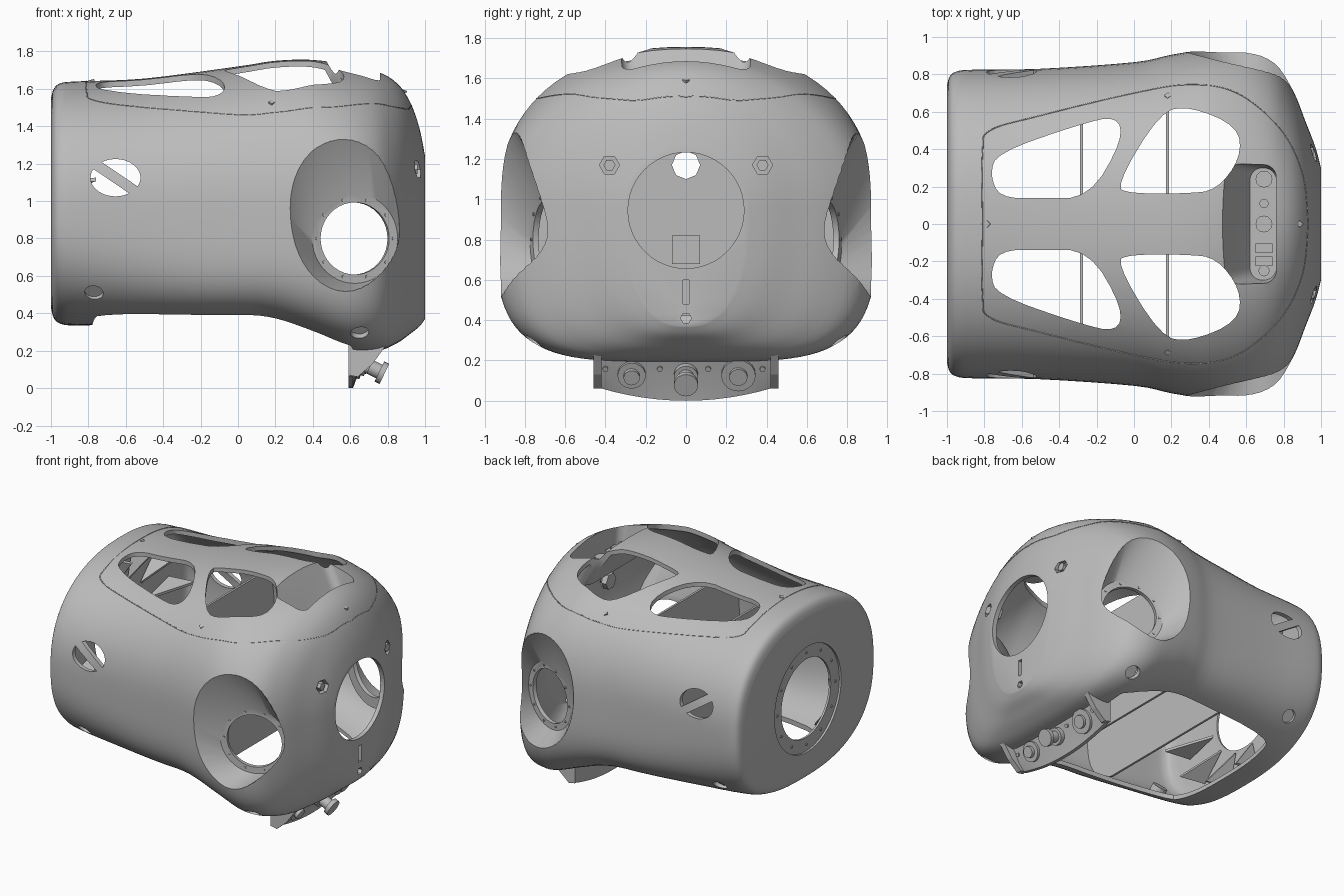
import bpy, bmesh
from math import cos, sin, pi, asin
from mathutils import Vector

if "Cube" in bpy.data.objects:
    bpy.data.objects.remove(bpy.data.objects["Cube"])

GREY = bpy.data.materials.new("satin grey")
GREY.use_nodes = True
GREY.diffuse_color = (.5, .5, .5, 1)
GREY.node_tree.nodes["Principled BSDF"].inputs["Base Color"].default_value = GREY.diffuse_color


def loft(name, rings):
    """Closed solid skinned through rings that share one point count."""
    bm = bmesh.new()
    rows = [[bm.verts.new(p) for p in ring] for ring in rings]
    n = len(rows[0])
    for a, b in zip(rows, rows[1:]):
        for i in range(n):
            j = (i + 1) % n
            bm.faces.new((a[i], a[j], b[j], b[i]))
    bm.faces.new(rows[0])
    bm.faces.new(rows[-1])
    bmesh.ops.recalc_face_normals(bm, faces=bm.faces)
    me = bpy.data.meshes.new(name)
    bm.to_mesh(me)
    bm.free()
    me.materials.append(GREY)
    ob = bpy.data.objects.new(name, me)
    bpy.context.scene.collection.objects.link(ob)
    return ob


def disc(c, axis, r, n=32):
    q = Vector(axis).to_track_quat('Z', 'Y')
    return [Vector(c) + q @ Vector((r * cos(2 * pi * i / n), r * sin(2 * pi * i / n), 0)) for i in range(n)]


def cyl(name, c, axis, r, depth, n=32):
    """Cylinder centred on c."""
    h = Vector(axis).normalized() * depth / 2
    return loft(name, [disc(Vector(c) - h, axis, r, n), disc(Vector(c) + h, axis, r, n)])


def prism(name, pts, axis, lo, hi):
    """Extrude a 2D outline along x, y or z."""
    def put(p, d):
        v = list(p)
        v.insert("xyz".index(axis), d)
        return Vector(v)
    return loft(name, [[put(p, d) for p in pts] for d in (lo, hi)])


def box(name, x, y, z):
    return prism(name, [(x[0], y[0]), (x[1], y[0]), (x[1], y[1]), (x[0], y[1])], 'z', *z)


def rounded(pts, times=2):
    for _ in range(times):
        out = []
        for i, p in enumerate(pts):
            a, b = Vector(p), Vector(pts[(i + 1) % len(pts)])
            out += [a.lerp(b, 0.25), a.lerp(b, 0.75)]
        pts = out
    return pts


def round_rect(x0, x1, y, r):
    corners = ((x1 - r, y - r), (x0 + r, y - r), (x0 + r, r - y), (x1 - r, r - y))
    return [(cx + r * cos(a), cy + r * sin(a)) for k, (cx, cy) in enumerate(corners)
            for a in (pi / 2 * (k + i / 6) for i in range(7))]


def apply(ob):
    deps = bpy.context.evaluated_depsgraph_get()
    me = bpy.data.meshes.new_from_object(ob.evaluated_get(deps))
    ob.modifiers.clear()
    ob.data = me


def boolean(ob, tools, op='DIFFERENCE', keep=False):
    for t in tools:
        m = ob.modifiers.new("cut", 'BOOLEAN')
        m.operation, m.solver, m.object = op, 'EXACT', t
        apply(ob)
        if not keep:
            bpy.data.objects.remove(t)


def smooth(ob, angle=0.6):
    ob.data.shade_smooth()
    ob.data.set_sharp_from_angle(angle=angle)


# Hull stations: x, half width, top, bottom
STATIONS = [(-1, .74, 1.55, .43), (-.985, .79, 1.6, .375), (-.95, .815, 1.63, .345),
            (-.86, .825, 1.64, .335), (-.5, .83, 1.655, .345), (0, .865, 1.72, .355),
            (.2, .905, 1.75, .34), (.4, .935, 1.755, .275), (.6, .94, 1.725, .2),
            (.75, .87, 1.69, .2), (.85, .715, 1.63, .24), (.92, .54, 1.53, .29),
            (.97, .41, 1.39, .33), (1, .3, 1.24, .37)]
MID = .96


def spline(pts, steps):
    out = []
    for i in range(len(pts) - 1):
        p = [pts[max(0, min(len(pts) - 1, i + k))] for k in (-1, 0, 1, 2)]
        for s in range(steps):
            t = s / steps
            out.append([b + .5 * t * (c - a + t * (2 * a - 5 * b + 4 * c - d + t * (3 * (b - c) + d - a)))
                        for a, b, c, d in zip(*p)])
    return out + [list(pts[-1])]


ROWS = spline(STATIONS, 4)


def top_power(x):
    return 2.3 - .4 * max(0, min(1, (x - .4) / .4))


def low_power(x):
    """Round at both ends, boxy along the middle."""
    return max(2.4, min(2.5 + 2 * (x + 1), 4.2, 4.2 - 9 * (x - .8)))


def hull(name, t=0.0):
    rings = []
    for x, w, top, bot in ROWS:
        ring = []
        for i in range(88):
            a = 2 * pi * i / 88
            n = top_power(x) if sin(a) >= 0 else low_power(x)
            c, s = abs(cos(a)) ** (2 / n), abs(sin(a)) ** (2 / n)
            h = top - t - MID if sin(a) >= 0 else bot + t - MID
            ring.append(Vector((x * (1 - t), (w - t) * c * (1 if cos(a) >= 0 else -1), MID + h * s)))
        rings.append(ring)
    return loft(name, rings)


def top_z(x, y):
    for a, b in zip(ROWS, ROWS[1:]):
        if a[0] <= x <= b[0]:
            f = (x - a[0]) / (b[0] - a[0])
            w, top = a[1] + f * (b[1] - a[1]), a[2] + f * (b[2] - a[2])
            n = top_power(x)
            return MID + (top - MID) * max(0, 1 - abs(y / w) ** n) ** (1 / n)


def shoulder(side):
    return Vector((.625, side * .7, .8)), Vector((.31, side * .95, 0))


def recesses(grow):
    """Shoulder cones and the top connector pocket."""
    tools = []
    for side in (-1, 1):
        c, ax = shoulder(side)
        c = c - ax * grow
        base = disc(c, ax, .24 + grow, 48)
        mouth = []
        for p in base:
            d = (p - c) / (.24 + grow)
            mouth.append(Vector((.53 + d.x * (.42 + grow), side * 1.1, 1.17 + d.z * (.69 + grow))))
        tools.append(loft("cone_cutter", [base, mouth]))
    rings = []
    for x0, z, y in ((.62, 1.5 - grow, .3), (.43, 1.82, .335)):
        rings.append([Vector((*p, z)) for p in round_rect(x0 - grow, .76 + grow, y + grow, .065 + grow)])
    tools.append(loft("pocket_cutter", rings))
    return tools


# Hollow body shell
shell = hull("body_shell")
boolean(shell, recesses(0))
inner = hull("inner_volume", .03)
boolean(inner, recesses(.03))
boolean(shell, [inner], keep=True)

# End holes, rear flange seat and underside opening
opening = [(-.78, -.4), (-.74, -.54), (0, -.62), (.58, -.62), (.62, -.55)]
opening += [(x, -y) for x, y in reversed(opening)]
cuts = [cyl("c", (1, 0, .945), (1, 0, 0), .288, .3, 48),
        cyl("c", (-1.03, 0, .945), (1, 0, 0), .39, .09, 48),
        cyl("c", (-1, 0, .945), (1, 0, 0), .29, .3, 48),
        prism("c", rounded(opening), 'z', -.2, .62)]

# Windows in the lid, two per side
rear_win = [(-.77, .27), (-.72, .14), (-.5, .14), (-.24, .14), (-.06, .45), (-.09, .58), (-.3, .53), (-.73, .38)]
front_win = [(-.1, .2), (-.02, .163), (.28, .163), (.44, .18), (.57, .35), (.56, .52), (.3, .63), (.14, .6)]
# Sunken fixing holes low on the flanks: x, y, z
FIXINGS = ((-.77, .7, .51), (.65, .745, .31))
for s in (-1, 1):
    for win in (rear_win, front_win):
        cuts.append(prism("c", rounded([(x, y * s) for x, y in win]), 'z', 1.3, 2))
    # Split oval vents on the flanks
    for half in (-1, 1):
        a0 = asin(.25)
        arc = [a0 + (pi - 2 * a0) * i / 14 for i in range(15)]
        lens = [Vector((cos(a), sin(a) * half)) * .125 for a in arc]
        cuts.append(prism("c", [(-.655 + 1.07 * (p.x * .74 + p.y * .67), 1.125 + .8 * (p.y * .74 - p.x * .67))
                                for p in lens], 'y', s * .6, s * 1))
    # Shoulder bores, fixing holes
    c, ax = shoulder(s)
    cuts.append(cyl("c", c, ax, .193, .16, 40))
    for x, y, z in FIXINGS:
        cuts.append(cyl("c", (x, s * y, z), (0, s * .75, -.66), .05, .2, 16))
    cuts.append(cyl("c", (.95, s * .38, 1.17), (1, 0, 0), .05, .2, 6))
# Nose slot and hex hole
cuts.append(cyl("c", (1, 0, .41), (1, 0, 0), .027, .12, 6))
cuts.append(box("c", (.93, 1.1), (-.016, .016), (.48, .6)))
boolean(shell, cuts)
smooth(shell)

# Bulkheads across the inside
for name, x in (("rear_bulkhead", -.28), ("front_bulkhead", .18)):
    plate = box(name, (x - .008, x + .008), (-.95, .95), (.42, 1.28))
    boolean(plate, [cyl("c", (x, 0, 1.17), (1, 0, 0), .07, .2, 8)])
    boolean(plate, [inner], 'INTERSECT', keep=True)
bpy.data.objects.remove(inner)
box("bulkhead_block", (.18, .25), (-.07, .07), (.68, .82))

# Ribs around the rear hole
for i in range(12):
    a = 2 * pi * (i + .5) / 12
    d, n = Vector((0, cos(a), sin(a))), Vector((0, -sin(a), cos(a))) * .01
    o = Vector((0, 0, .96))
    prof = [Vector((-.96, 0, 0)) + d * .33, Vector((-.96, 0, 0)) + d * .58, Vector((-.76, 0, 0)) + d * .6]
    loft("rear_rib", [[o + p - n for p in prof], [o + p + n for p in prof]])

# Bolts on the shoulder and rear flanges, plugs in the fixing holes
for s in (-1, 1):
    c, ax = shoulder(s)
    for p in disc(c, ax, .215, 10):
        cyl("shoulder_bolt", p, ax, .008, .012, 8)
    for x, y, z in FIXINGS:
        out = Vector((0, s * .75, -.66))
        cyl("flank_plug", Vector((x, s * y, z)) - out * .05, out, .055, .05, 16)
    cyl("front_plug", (.9, s * .38, 1.17), (1, 0, 0), .06, .04, 6)
    cyl("front_stud", (.93, s * .38, 1.17), (1, 0, 0), .03, .06, 6)
for p in disc((-.985, 0, .945), (1, 0, 0), .34, 12):
    cyl("rear_bolt", p, (1, 0, 0), .01, .012, 8)

# Lid seam and its screws
half = [(-.81, 0), (-.81, .38), (-.77, .5), (-.5, .58), (0, .7), (.3, .745), (.55, .7), (.78, .51), (.9, .27), (.93, 0)]
half = spline(half, 6)
loop = half + [(x, -y) for x, y in half[-2:0:-1]]
cu = bpy.data.curves.new("lid_seam", 'CURVE')
cu.dimensions, cu.bevel_depth, cu.bevel_resolution = '3D', .003, 0
sp = cu.splines.new('POLY')
sp.points.add(len(loop) - 1)
for pt, (x, y) in zip(sp.points, loop):
    pt.co = (x, y, top_z(x, y), 1)
sp.use_cyclic_u = True
cu.materials.append(GREY)
bpy.context.scene.collection.objects.link(bpy.data.objects.new("lid_seam", cu))
for x, y in ((.18, .685), (.18, -.685), (-.785, 0), (.885, 0)):
    cyl("lid_screw", (x, y, top_z(x, y)), (x * .4, y, 1), .018, .012, 4)

# Connectors in the top pocket
for y, r in ((.24, .045), (.0, .045), (.11, .025), (-.25, .03)):
    cyl("pocket_connector", (.695, y, 1.52), (0, 0, 1), r, .06, 12)
for y in (-.13, -.2):
    box("pocket_socket", (.65, .74), (y - .025, y + .025), (1.49, 1.54))

# Lower connector panel with a bowed bottom edge
rings = []
for i in range(13):
    y = -.43 + .86 * i / 12
    b = .07 * (y / .45) ** 2
    rings.append([Vector((x, y, z)) for x, z in
                  ((.59, .23), (.59, b), (.615, b), (.655, .11), (.7, .2), (.79, .25))])
smooth(loft("connector_panel", rings), .5)
for s in (-1, 1):
    prism("panel_cheek", [(.59, .26), (.59, .07), (.64, .06), (.72, .13), (.81, .255)], 'y', s * .42, s * .46)

# Panel connectors
ax = Vector((.9, 0, -.43)).normalized()
for name, y, parts in (("centre_plug", 0, ((.06, 0, .06), (.04, .06, .1), (.06, .11, .03))),
                       ("side_socket", .26, ((.085, 0, .03), (.045, .02, .03))),
                       ("side_socket", -.27, ((.07, 0, .03), (.04, .02, .04)))):
    for r, off, depth in parts:
        smooth(cyl(name, Vector((.67, y, .13)) + ax * off, ax, r, depth, 20))
for y in (-.4, -.13, .11, .38):
    cyl("panel_screw", (.68, y, .16), ax, .014, .02, 8)
